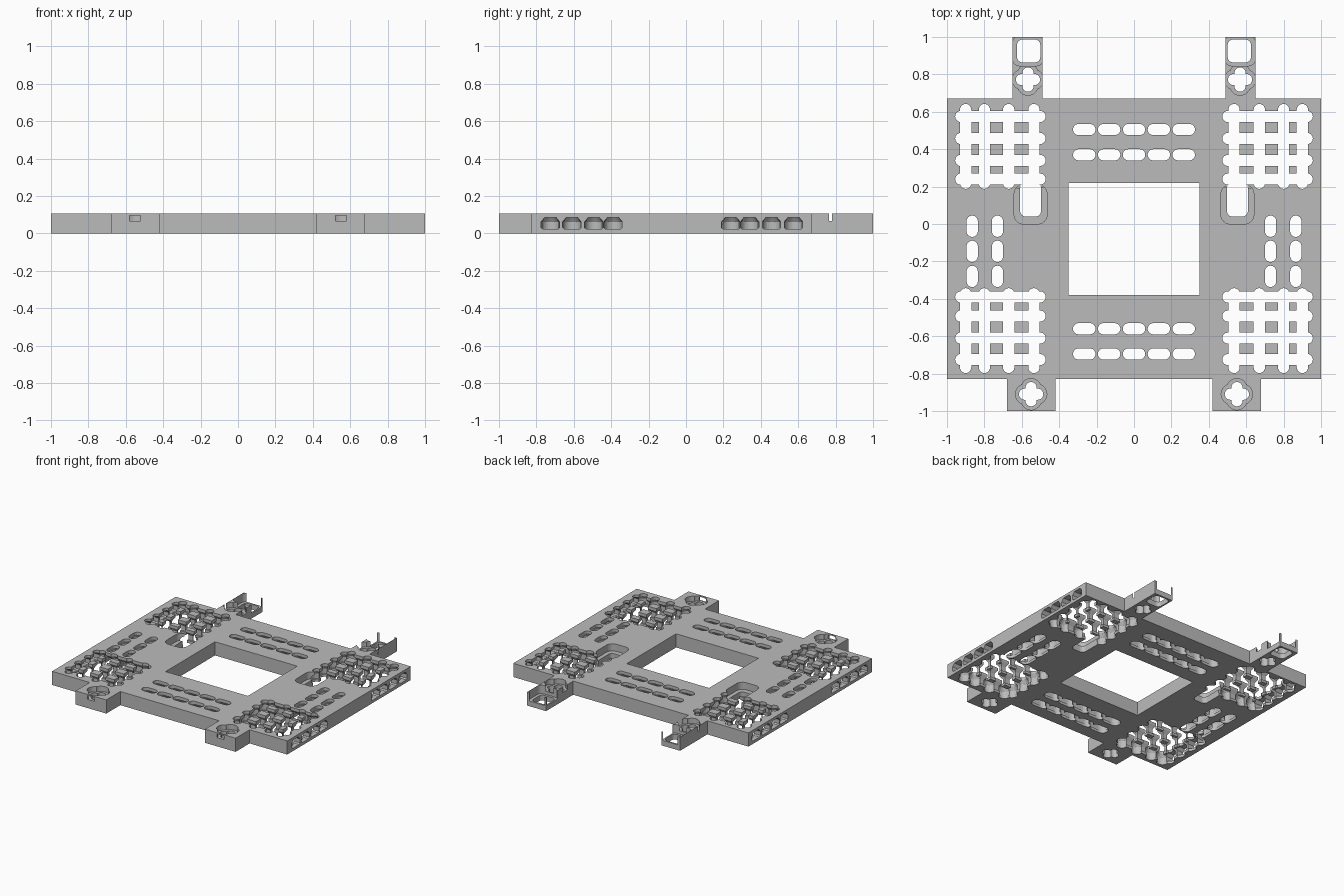
import bpy, bmesh, math

if "Cube" in bpy.data.objects:
    bpy.data.objects.remove(bpy.data.objects["Cube"])

H = 0.105
GREY = (0.5, 0.5, 0.5, 1)
grey = bpy.data.materials.new("plain grey")
grey.use_nodes = True
grey.diffuse_color = GREY
grey.node_tree.nodes["Principled BSDF"].inputs["Base Color"].default_value = GREY

# Heights and radii of a slot: narrow mouth, tapered shoulder, wide chamber, floor lip
SLOT = [(-0.02, 0.04), (0.02, 0.04), (0.021, 0.047), (0.06, 0.047),
        (0.085, 0.03), (H + 0.02, 0.03)]


def straight(z0, z1, r):
    return [(z0, r), (z1, r)]


def outline(x, y, hx, hy, r, steps=6):
    """Rounded rectangle: a core of half size hx, hy grown by r."""
    pts = []
    for q, (sx, sy) in enumerate([(1, 1), (-1, 1), (-1, -1), (1, -1)]):
        for i in range(steps + 1):
            a = math.pi / 2 * (q + i / steps)
            p = (x + sx * hx + r * math.cos(a), y + sy * hy + r * math.sin(a))
            if not pts or math.dist(p, pts[-1]) > 1e-5:
                pts.append(p)
    if math.dist(pts[0], pts[-1]) < 1e-5:
        pts.pop()
    return pts


def loft(bm, x, y, hx, hy, layers):
    rings = [[bm.verts.new((px, py, z)) for px, py in outline(x, y, hx, hy, r)]
             for z, r in layers]
    for a, b in zip(rings, rings[1:]):
        for i in range(len(a)):
            j = (i + 1) % len(a)
            bm.faces.new((a[i], a[j], b[j], b[i]))
    bm.faces.new(rings[0][::-1])
    bm.faces.new(rings[-1])


def box(bm, x0, x1, y0, y1, z0, z1):
    low = [bm.verts.new(p) for p in
           ((x0, y0, z0), (x1, y0, z0), (x1, y1, z0), (x0, y1, z0))]
    top = [bm.verts.new((v.co.x, v.co.y, z1)) for v in low]
    bm.faces.new(low[::-1])
    bm.faces.new(top)
    for i in range(4):
        j = (i + 1) % 4
        bm.faces.new((low[i], low[j], top[j], top[i]))


def make(name, bm):
    bmesh.ops.recalc_face_normals(bm, faces=bm.faces[:])
    mesh = bpy.data.meshes.new(name)
    bm.to_mesh(mesh)
    bm.free()
    mesh.materials.append(grey)
    ob = bpy.data.objects.new(name, mesh)
    bpy.context.collection.objects.link(ob)
    return ob


# Base plate outline with two front tabs and two back tabs
half = [(0, -0.83), (0.42, -0.83), (0.42, -1), (0.68, -1), (0.68, -0.83), (1, -0.83),
        (1, 0.67), (0.65, 0.67), (0.65, 1), (0.49, 1), (0.49, 0.67), (0, 0.67)]
profile = half[1:-1] + [(-x, y) for x, y in half[-2:0:-1]]
bm = bmesh.new()
base = bm.faces.new([bm.verts.new((x, y, 0)) for x, y in profile])
up = bmesh.ops.extrude_face_region(bm, geom=[base])["geom"]
bmesh.ops.translate(bm, vec=(0, 0, H), verts=[v for v in up if isinstance(v, bmesh.types.BMVert)])
plate = make("slotted_plate", bm)


def carve(build):
    """Cut the shapes made by build(bm) out of the plate."""
    bm = bmesh.new()
    build(bm)
    cutter = make("cutter", bm)
    cutter.hide_render = True
    mod = plate.modifiers.new("cut", "BOOLEAN")
    mod.operation, mod.solver, mod.object = "DIFFERENCE", "EXACT", cutter
    bpy.context.view_layer.update()
    result = bpy.data.meshes.new_from_object(
        plate.evaluated_get(bpy.context.evaluated_depsgraph_get()))
    plate.modifiers.clear()
    plate.data = result
    bpy.data.objects.remove(cutter)


SIDES = (-1, 1)
GRID_X = (0.535, 0.67, 0.80, 0.90)
GRIDS = [((0.575, 0.457, 0.34, 0.24), 0.415), ((-0.39, -0.4925, -0.61, -0.725), -0.57)]

# Central opening
carve(lambda bm: box(bm, -0.35, 0.35, -0.38, 0.22, -1, 1))


# Rows of rounded slots; neighbours meet under the floor, so cut alternate ones
def slot_rows(bm, parity):
    for i in range(parity, 5, 2):
        for y in (0.505, 0.37, -0.56, -0.695):
            loft(bm, (i - 2) * 0.133, y, 0.03, 0, SLOT)
    for i in range(parity, 3, 2):
        for s in SIDES:
            for x in (0.73, 0.865):
                loft(bm, s * x, -0.012 - i * 0.134, 0, 0.027, SLOT)


for parity in (0, 1):
    carve(lambda bm: slot_rows(bm, parity))


# Corner lattices: crossing slots
def lattice_across(bm):
    for s in SIDES:
        for ys, _ in GRIDS:
            for y in ys:
                loft(bm, s * 0.714, y, 0.212, 0, SLOT)


def lattice_along(bm):
    for s in SIDES:
        for _, mid in GRIDS:
            for x in GRID_X:
                loft(bm, s * x, mid, 0, 0.197, SLOT)


carve(lattice_across)
carve(lattice_along)


# Side ports leading into the lattices, with sloped shoulders
def ports(bm):
    for s in SIDES:
        for ys, _ in GRIDS:
            for y in ys:
                section = [(-0.04, 0.022), (0.04, 0.022), (0.049, 0.03), (0.049, 0.062),
                           (0.03, 0.085), (-0.03, 0.085), (-0.049, 0.062), (-0.049, 0.03)]
                a, b = ([bm.verts.new((s * x, y + dy, z)) for dy, z in section]
                        for x in (0.93, 1.05))
                bm.faces.new(a)
                bm.faces.new(b)
                for i in range(8):
                    j = (i + 1) % 8
                    bm.faces.new((a[i], a[j], b[j], b[i]))


carve(ports)


# Recessed windows beside the rear lattices and at the tips of the back tabs
def windows(bm, floor_level):
    for s in SIDES:
        if floor_level:
            loft(bm, s * 0.553, 0.105, 0.038, 0.055, straight(0.05, 1, 0.05))
            loft(bm, s * 0.567, 0.925, 0.047, 0.045, straight(0.04, 1, 0.034))
        else:
            loft(bm, s * 0.553, 0.13, 0.026, 0.06, straight(-1, 1, 0.03))
            loft(bm, s * 0.563, 0.925, 0.034, 0.033, straight(-1, 1, 0.028))


carve(lambda bm: windows(bm, True))
carve(lambda bm: windows(bm, False))


# Clover holes with a stepped seat on every tab
def clovers(bm, hx, hy, layers):
    for s in SIDES:
        for x, y in ((0.55, -0.91), (0.567, 0.772)):
            loft(bm, s * x, y, hx, hy, layers)


for reach, layers in ((0.03, straight(0.065, 1, 0.054)), (0.035, straight(-1, 1, 0.03))):
    carve(lambda bm: clovers(bm, reach, 0, layers))
    carve(lambda bm: clovers(bm, 0, reach, layers))


# Small notches opening the front seats through the tab faces
def notches(bm):
    for s in SIDES:
        box(bm, s * 0.55 - 0.03, s * 0.55 + 0.03, -1.1, -0.96, 0.067, 0.095)


carve(notches)
